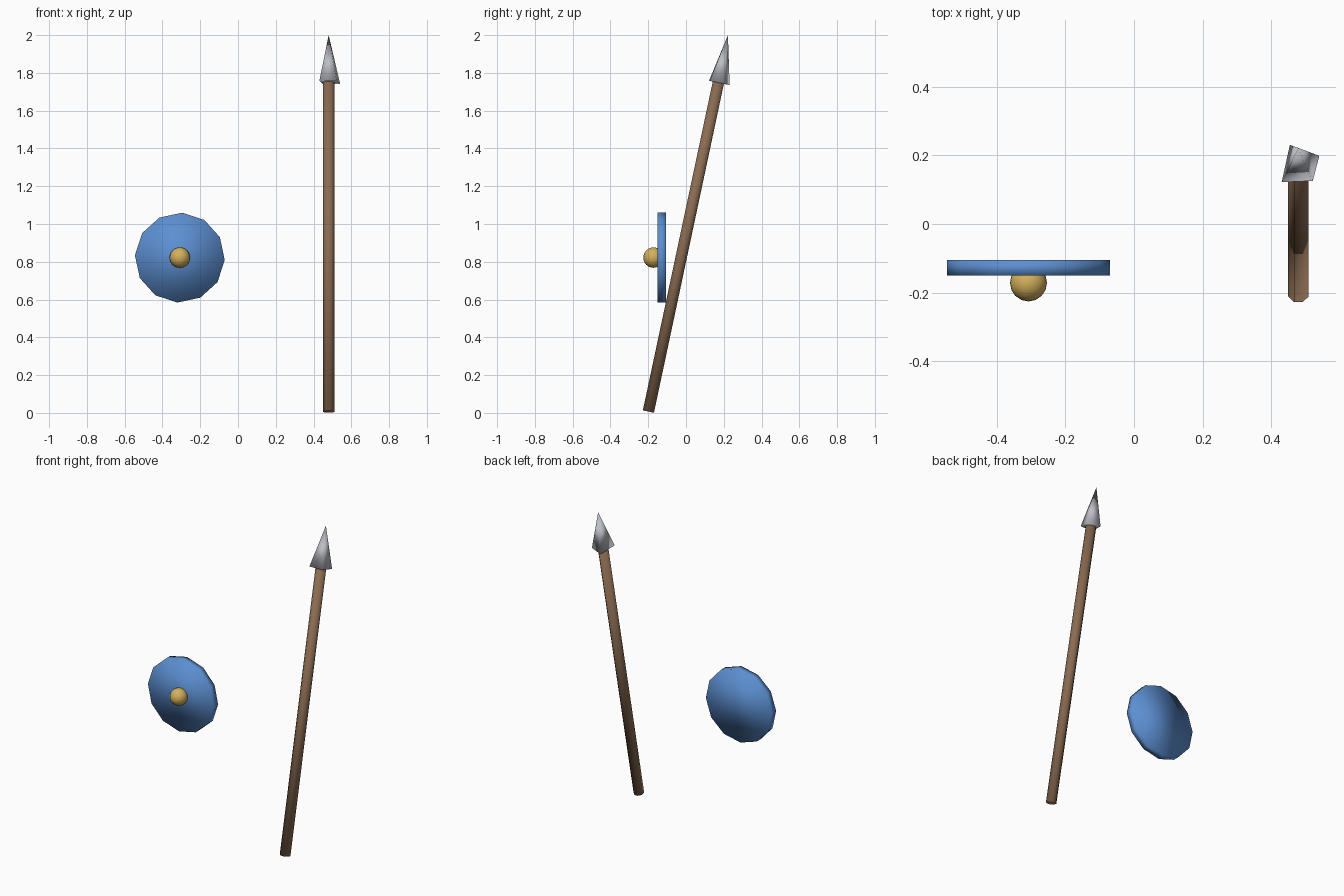
import bpy, bmesh, math
from mathutils import Vector, Matrix

if "Cube" in bpy.data.objects:
    bpy.data.objects.remove(bpy.data.objects["Cube"])


def material(name, rgb):
    m = bpy.data.materials.new(name)
    m.diffuse_color = (*rgb, 1.0)
    m.use_nodes = True
    m.node_tree.nodes["Principled BSDF"].inputs["Base Color"].default_value = m.diffuse_color
    return m


BLUE = material("shield_blue", (0.107, 0.274, 0.638))
WOOD = material("brown_wood", (0.254, 0.147, 0.084))
GOLD = material("gold", (0.656, 0.434, 0.107))
STEEL = material("steel", (0.507, 0.523, 0.571))


def finish(name, bm, mat):
    """Turn a bmesh into a smooth-shaded object with one material."""
    bmesh.ops.recalc_face_normals(bm, faces=bm.faces)
    for f in bm.faces:
        f.smooth = True
    mesh = bpy.data.meshes.new(name)
    bm.to_mesh(mesh)
    bm.free()
    mesh.materials.append(mat)
    obj = bpy.data.objects.new(name, mesh)
    bpy.context.collection.objects.link(obj)
    return obj


def cylinder(name, start, end, radius, sides, spin, mat):
    """Capped cylinder between two points, spun about its own axis."""
    start, end = Vector(start), Vector(end)
    axis = end - start
    turn = Vector((0, 0, 1)).rotation_difference(axis).to_matrix().to_4x4()
    place = (Matrix.Translation((start + end) / 2) @ turn
             @ Matrix.Rotation(math.radians(spin), 4, 'Z'))
    bm = bmesh.new()
    bmesh.ops.create_cone(bm, cap_ends=True, segments=sides, radius1=radius,
                          radius2=radius, depth=axis.length, matrix=place)
    return finish(name, bm, mat)


# Shield: flat twelve-sided disc facing the front
SHIELD_X, SHIELD_Z = -0.308, 0.822
cylinder("shield_disc", (SHIELD_X, -0.105, SHIELD_Z),
         (SHIELD_X, -0.151, SHIELD_Z), 0.238, 12, -3, BLUE)

# Shield boss: ball set into the front face
bm = bmesh.new()
bmesh.ops.create_uvsphere(bm, u_segments=16, v_segments=12, radius=0.054,
                          matrix=Matrix.Translation((SHIELD_X, -0.172, SHIELD_Z)))
finish("shield_boss", bm, GOLD)

# Spear shaft: slim pole leaning backwards
SPEAR_X, LEAN = 0.48, math.tan(math.radians(12))
cylinder("spear_shaft", (SPEAR_X, -0.199, 0.007),
         (SPEAR_X, -0.199 + LEAN * 1.743, 1.75), 0.0325, 8, 22.5, WOOD)

# Spear head: uneven four-sided point, its base square to the shaft
corners = [(0.455, 0.231), (0.541, 0.199), (0.522, 0.126), (0.431, 0.122)]
bm = bmesh.new()
base = [bm.verts.new((x, y, 1.748 - LEAN * (y - 0.172))) for x, y in corners]
tip = bm.verts.new((SPEAR_X, 0.222, 2.0))
bm.faces.new(base)
for i in range(4):
    bm.faces.new((base[i], base[(i + 1) % 4], tip))
finish("spear_head", bm, STEEL)
